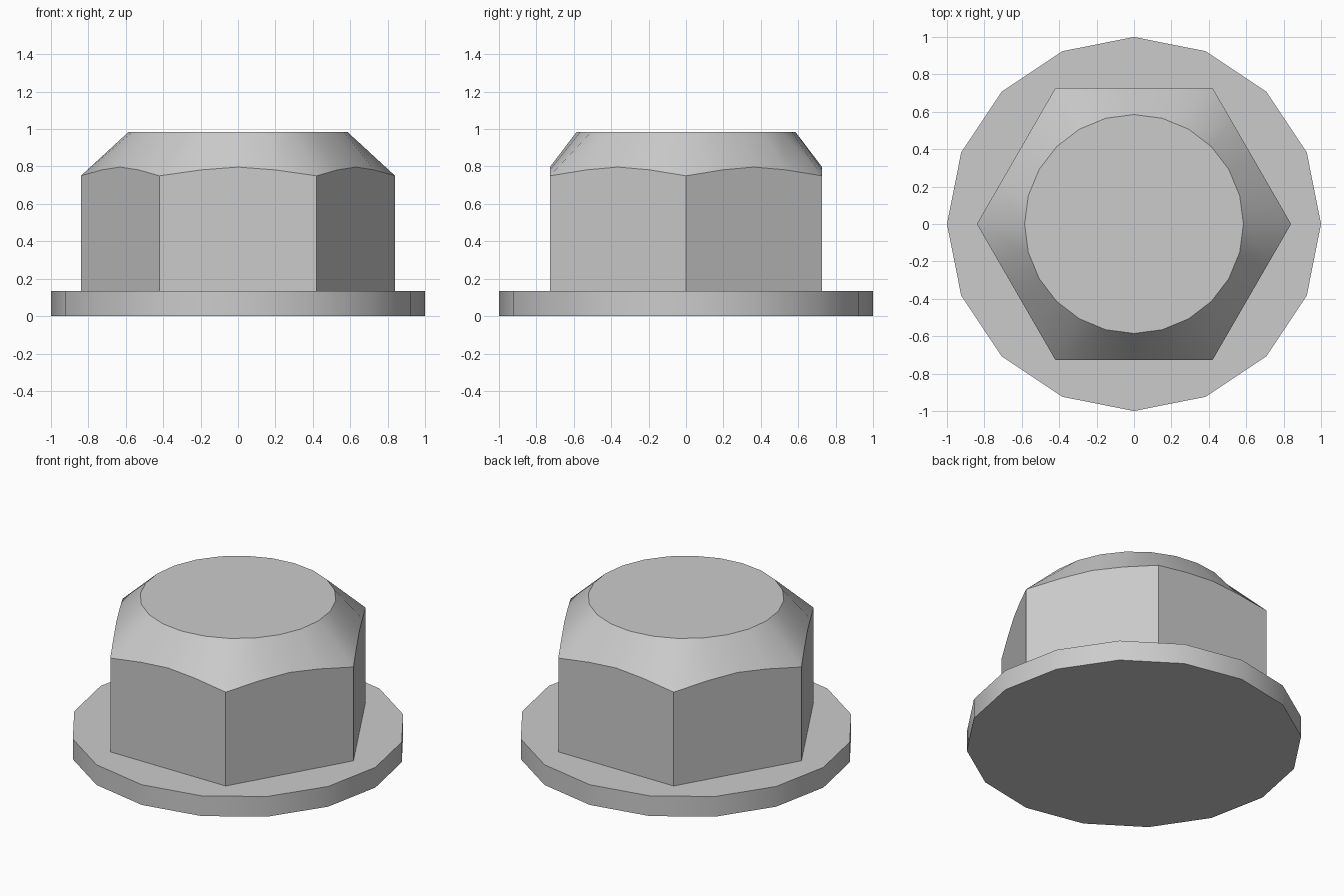
import bpy, bmesh
from math import cos, sin, pi, radians

if "Cube" in bpy.data.objects:
    bpy.data.objects.remove(bpy.data.objects["Cube"])


def loft(name, rings, cap_bottom):
    """Skin a stack of rings with equal point counts and cap the ends."""
    bm = bmesh.new()
    loops = [[bm.verts.new(p) for p in ring] for ring in rings]
    n = len(loops[0])
    for a, b in zip(loops, loops[1:]):
        for i in range(n):
            j = (i + 1) % n
            bm.faces.new((a[i], a[j], b[j], b[i]))
    if cap_bottom:
        bm.faces.new(loops[0][::-1])
    bm.faces.new(loops[-1])
    mesh = bpy.data.meshes.new(name)
    bm.to_mesh(mesh)
    bm.free()
    obj = bpy.data.objects.new(name, mesh)
    bpy.context.collection.objects.link(obj)
    bpy.ops.object.select_all(action='DESELECT')
    obj.select_set(True)
    bpy.context.view_layer.objects.active = obj
    bpy.ops.object.shade_smooth_by_angle(angle=radians(30))
    return obj


def circle(n, r, z):
    return [(r * cos(2 * pi * i / n), r * sin(2 * pi * i / n), z) for i in range(n)]


def hexagon(apothem, heights):
    """Hexagon with four points per side; heights repeat from corner to corner."""
    pts = []
    for i in range(24):
        a = i * pi / 12
        r = apothem / cos((i % 4) * pi / 12 - pi / 6)
        pts.append((r * cos(a), r * sin(a), heights[i % 4]))
    return pts


# Sixteen-sided washer flange
loft("flange", [circle(16, 1.0, 0.0), circle(16, 1.0, 0.133)], True)

# Hexagonal nut body with arched chamfer up to the round top
loft("hex_body", [
    hexagon(0.7275, [0.133] * 4),
    hexagon(0.7275, [0.75, 0.782, 0.797, 0.782]),
    circle(24, 0.585, 0.985),
], False)
